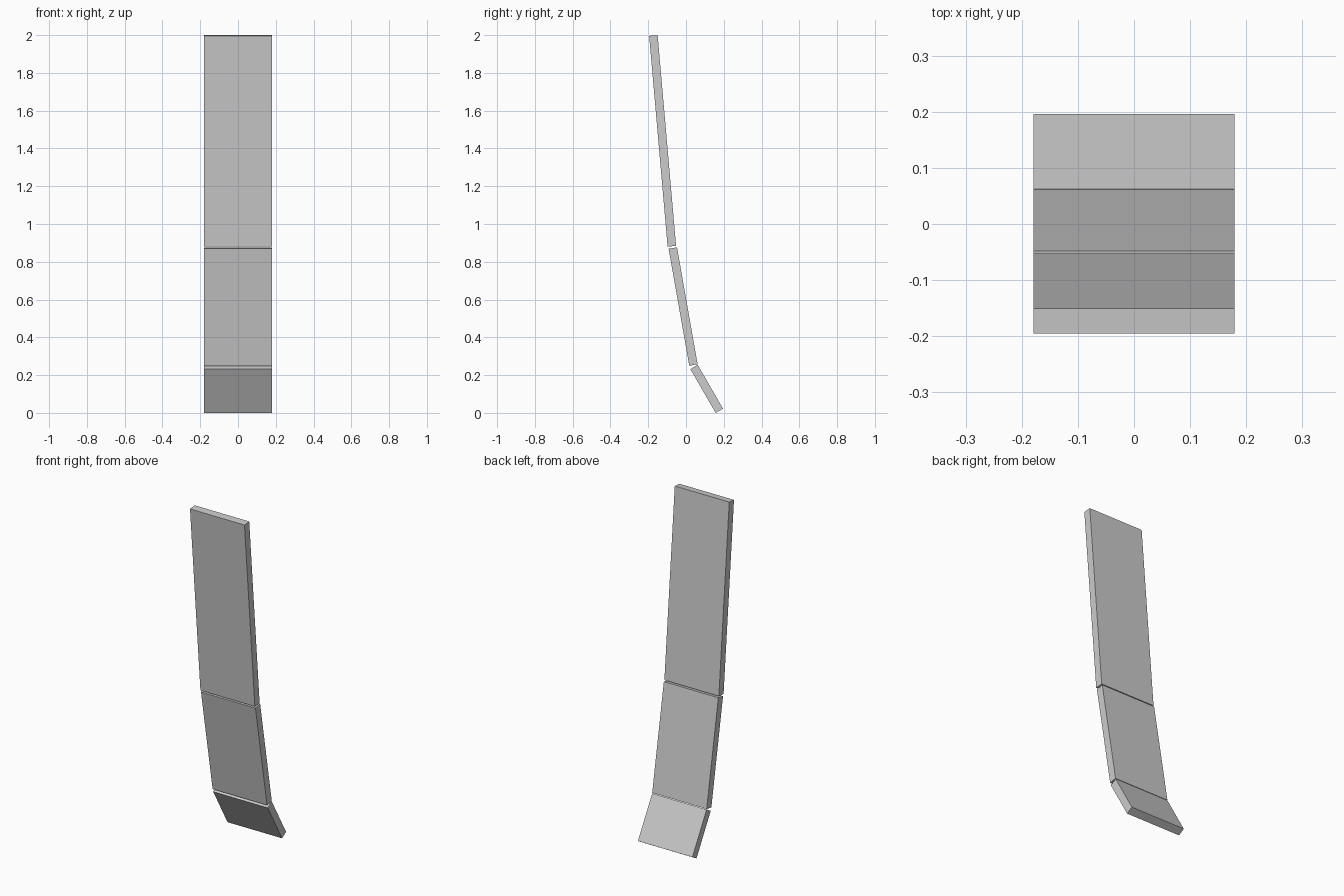
import bpy, bmesh
from math import radians, sin, cos
from mathutils import Vector

cube = bpy.data.objects.get("Cube")
if cube:
    bpy.data.objects.remove(cube, do_unlink=True)

WIDTH = 0.358
THICKNESS = 0.045

grey = bpy.data.materials.new("light_grey")
grey.use_nodes = True
colour = (0.6, 0.6, 0.6, 1)
grey.diffuse_color = colour
grey.node_tree.nodes["Principled BSDF"].inputs["Base Color"].default_value = colour


def slab(name, front_top, length, tilt):
    """Flat panel hung from its front top edge (y, z), leaning back towards its foot."""
    a = radians(tilt)
    down = Vector((0, sin(a), -cos(a)))
    back = Vector((0, cos(a), sin(a)))
    top = Vector((-WIDTH / 2, *front_top))
    bm = bmesh.new()
    corners = [top, top + down * length,
               top + down * length + back * THICKNESS, top + back * THICKNESS]
    side = bm.faces.new([bm.verts.new(c) for c in corners])
    grown = bmesh.ops.extrude_face_region(bm, geom=[side])["geom"]
    bmesh.ops.translate(bm, vec=(WIDTH, 0, 0),
                        verts=[v for v in grown if isinstance(v, bmesh.types.BMVert)])
    if len(bm.faces) < 6:  # close the starting side
        bm.faces.new([v for v in bm.verts if v.co.x < 0])
    bmesh.ops.recalc_face_normals(bm, faces=bm.faces)
    mesh = bpy.data.meshes.new(name)
    bm.to_mesh(mesh)
    bm.free()
    mesh.materials.append(grey)
    bpy.context.collection.objects.link(bpy.data.objects.new(name, mesh))


# Three panels, each leaning further than the one above
slab("upper_panel", (-0.195, 1.996), 1.12, 5)
slab("middle_panel", (-0.092, 0.869), 0.629, 10)
slab("lower_panel", (0.023, 0.232), 0.268, 30)
